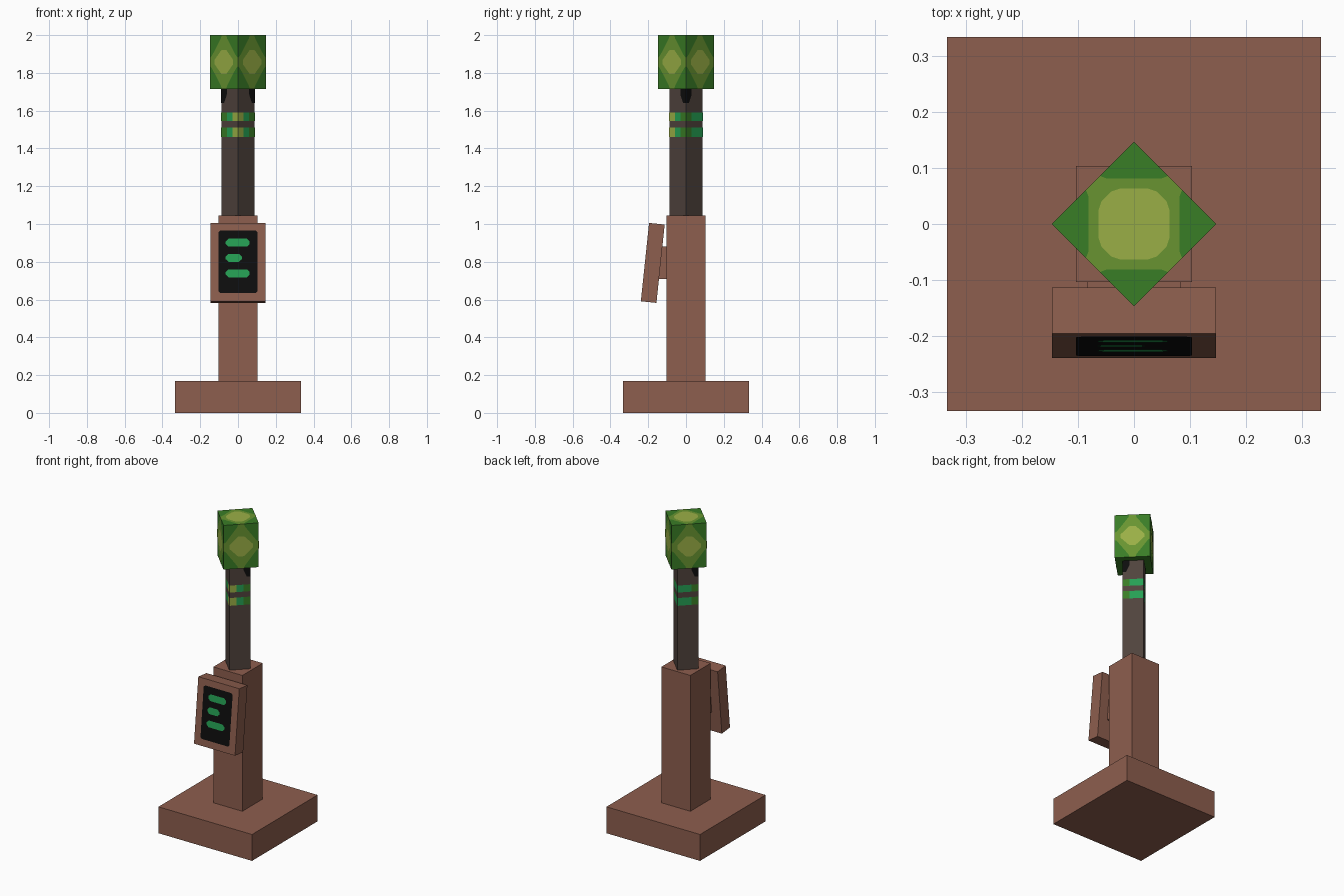
import bpy
import bmesh
from math import radians, sqrt
from mathutils import Matrix

cube = bpy.data.objects.get("Cube")
if cube:
    bpy.data.objects.remove(cube, do_unlink=True)


def material(name, rgb):
    linear = [((c / 255 + 0.055) / 1.055) ** 2.4 if c > 10 else c / 3295 for c in rgb]
    mat = bpy.data.materials.new(name)
    mat.use_nodes = True
    mat.diffuse_color = (*linear, 1)
    mat.node_tree.nodes["Principled BSDF"].inputs["Base Color"].default_value = (*linear, 1)
    return mat


brown = material("clay_brown", (141, 94, 78))
bark = material("dark_bark", (80, 67, 61))
black = material("black", (13, 13, 13))
emerald = material("emerald", (37, 160, 84))
leaf = material("leaf_green", (57, 125, 38))
moss = material("moss_green", (104, 148, 49))
lime = material("pale_lime", (154, 175, 70))


def finish(name, bm, mat, matrix):
    mesh = bpy.data.meshes.new(name)
    bm.to_mesh(mesh)
    bm.free()
    mesh.materials.append(mat)
    obj = bpy.data.objects.new(name, mesh)
    obj.matrix_world = matrix
    bpy.context.collection.objects.link(obj)
    return obj


def box(name, size, matrix, mat):
    bm = bmesh.new()
    bmesh.ops.create_cube(bm, size=1)
    bmesh.ops.scale(bm, vec=size, verts=bm.verts)
    return finish(name, bm, mat, matrix)


def plate(name, points, frame, mat):
    """Flat painted shape; its points lie in the plane of the frame."""
    bm = bmesh.new()
    bm.faces.new([bm.verts.new((x, y, 0)) for x, y in points])
    return finish(name, bm, mat, frame)


def at(x, y, z):
    return Matrix.Translation((x, y, z))


def facing(matrix, distance, yaw=0):
    """Frame on an upright face: x runs along it, y up, z outward."""
    return (matrix @ Matrix.Rotation(radians(yaw), 4, "Z")
            @ Matrix.Rotation(radians(90), 4, "X") @ at(0, 0, distance))


def fourfold(quarter, w, h):
    """Mirror points of the first quadrant into a closed outline."""
    back = quarter[::-1]
    loop = (quarter + [(-x, y) for x, y in back]
            + [(-x, -y) for x, y in quarter] + [(x, -y) for x, y in back])
    return [(x * w, y * h) for x, y in loop]


def clipped(x0, x1, y0, y1, c):
    """Rectangle with cut corners."""
    return [(x0 + c, y0), (x1 - c, y0), (x1, y0 + c), (x1, y1 - c),
            (x1 - c, y1), (x0 + c, y1), (x0, y1 - c), (x0, y0 + c)]


# Base and post
box("base", (0.667, 0.667, 0.17), at(0, 0, 0.085), brown)
box("post", (0.207, 0.207, 0.875), at(0, 0, 0.6075), brown)

# Tilted display with its bracket
box("display_bracket", (0.167, 0.08, 0.17), at(0, -0.13, 0.795), brown)
tilt = at(0, -0.176, 0.794) @ Matrix.Rotation(radians(-6), 4, "X")
box("display_case", (0.292, 0.083, 0.417), tilt, brown)
plate("display_screen", clipped(-0.103, 0.103, -0.165, 0.168, 0.01),
      facing(tilt, 0.0427), black)
for i, (z, right) in enumerate([(0.103, 0.061), (0.022, 0.02), (-0.06, 0.061)]):
    plate(f"display_bar_{i + 1}", clipped(-0.065, right, z - 0.021, z + 0.021, 0.014),
          facing(tilt, 0.0441), emerald)

# Pole, turned so that a corner faces the front
turn = Matrix.Rotation(radians(45), 4, "Z")
half = 0.088 / sqrt(2)
box("pole", (half * 2, half * 2, 0.69), at(0, 0, 1.38) @ turn, bark)

# Coloured bands and dark notches painted on the pole
bands = {45: (lime, emerald, leaf), 135: (leaf, emerald, emerald),
         225: (emerald, emerald, leaf), 315: (leaf, emerald, lime)}
third = half * 2 / 3
for yaw, colours in bands.items():
    frame = facing(Matrix.Identity(4), half + 0.001, yaw)
    for bottom, top in ((1.46, 1.51), (1.545, 1.59)):
        for i, mat in enumerate(colours):
            x = -half + i * third
            plate("pole_band", [(x, bottom), (x + third, bottom),
                                (x + third, top), (x, top)], frame, mat)
    s = 1 if yaw in (45, 225) else -1
    notch = [(half, 1.64), (half, 1.715), (half - third, 1.715),
             (half - third, 1.685), (half - third / 2, 1.64)]
    plate("pole_notch", [(s * x, z) for x, z in notch][::s], frame, black)

# Leafy head with a patch and a bright centre on the top and each side
side = 0.147 / sqrt(2)
tall = 0.1425
head = at(0, 0, 2 - tall)
box("head", (side * 2, side * 2, tall * 2), head @ turn, leaf)
patch = [(1, 0.17), (0.88, 0.22), (0.22, 0.88), (0.17, 1)]
top_centre = [(0.67, 0.12), (0.6, 0.26), (0.26, 0.6), (0.12, 0.67)]
side_centre = [(0.67, 0.08), (0.17, 0.45)]
plate("head_top_patch", fourfold(patch, side, side), head @ turn @ at(0, 0, tall + 0.0005), moss)
plate("head_top_centre", fourfold(top_centre, side, side), head @ turn @ at(0, 0, tall + 0.001), lime)
for yaw in bands:
    plate("head_side_patch", fourfold(patch, side, tall), facing(head, side + 0.001, yaw), moss)
    plate("head_side_centre", fourfold(side_centre, side, tall), facing(head, side + 0.002, yaw), lime)
